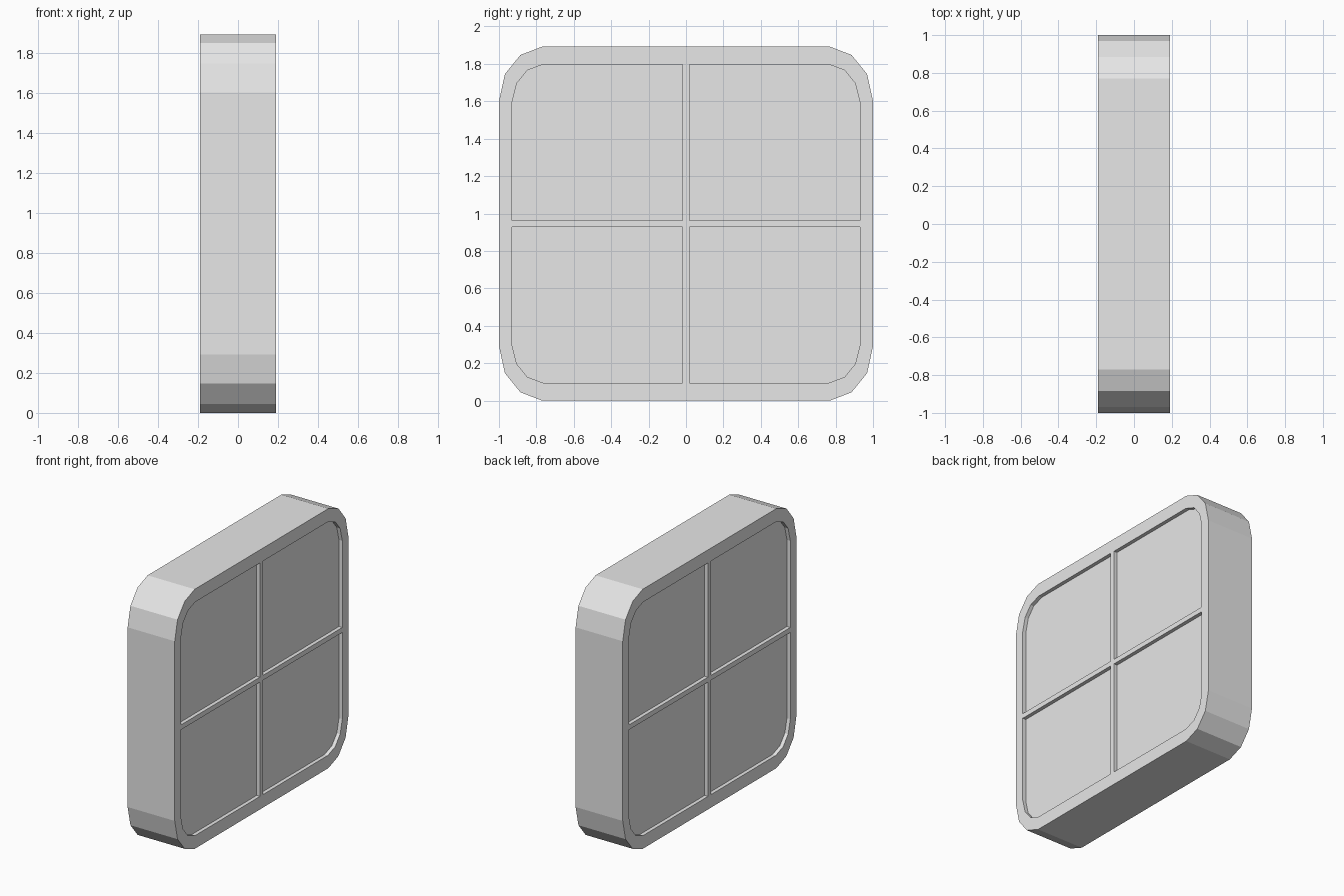
import bpy, bmesh

cube = bpy.data.objects.get("Cube")
if cube:
    bpy.data.objects.remove(cube)

HALF_DEPTH, RECESS = 0.19, 0.027
MID_Z, BAR = 0.946, 0.018

paint = bpy.data.materials.new("light_grey")
paint.use_nodes = True
grey = (0.8, 0.8, 0.8, 1)
paint.diffuse_color = grey
paint.node_tree.nodes["Principled BSDF"].inputs["Base Color"].default_value = grey

# Quarter corners as (y, z) offsets from the window centre
OUTER = [(1, 0.655), (0.968, 0.8), (0.885, 0.902), (0.77, 0.946)]
INNER = [(0.93, 0.65), (0.905, 0.75), (0.848, 0.82), (0.765, 0.851)]


def outline(quarter):
    """Mirror a quarter corner into a closed loop."""
    loop = []
    for sy, sz, step in ((1, 1, 1), (-1, 1, -1), (-1, -1, 1), (1, -1, -1)):
        loop += [(sy * y, sz * z) for y, z in quarter[::step]]
    return loop


def finish(name, bm):
    bmesh.ops.recalc_face_normals(bm, faces=bm.faces)
    mesh = bpy.data.meshes.new(name)
    bm.to_mesh(mesh)
    bm.free()
    mesh.materials.append(paint)
    obj = bpy.data.objects.new(name, mesh)
    obj.location.z = MID_Z
    bpy.context.collection.objects.link(obj)


def slab(name, loop, half):
    """Extrude a (y, z) loop through the depth."""
    bm = bmesh.new()
    face = bm.faces.new([bm.verts.new((-half, y, z)) for y, z in loop])
    ext = bmesh.ops.extrude_face_region(bm, geom=[face])
    moved = [v for v in ext["geom"] if isinstance(v, bmesh.types.BMVert)]
    bmesh.ops.translate(bm, verts=moved, vec=(2 * half, 0, 0))
    finish(name, bm)


def ring(name, outer, inner, half):
    """Hollow frame with flat front, back, outside and inside walls."""
    bm = bmesh.new()
    rows = [[bm.verts.new((x, y, z)) for y, z in loop]
            for loop, x in ((outer, half), (outer, -half), (inner, -half), (inner, half))]
    n = len(outer)
    for a, b in zip(rows, rows[1:] + rows[:1]):
        for i in range(n):
            j = (i + 1) % n
            bm.faces.new((a[i], a[j], b[j], b[i]))
    finish(name, bm)


def bar(name, y0, y1, z0, z1):
    slab(name, [(y0, z0), (y1, z0), (y1, z1), (y0, z1)], HALF_DEPTH)


# Outer frame and recessed panes
ring("window_frame", outline(OUTER), outline(INNER), HALF_DEPTH)
slab("window_panes", outline(INNER), HALF_DEPTH - RECESS)

# Crossing glazing bars, flush with the frame
bar("upright_bar", -BAR, BAR, -INNER[-1][1], INNER[-1][1])
bar("left_cross_bar", -INNER[0][0], -BAR, -BAR, BAR)
bar("right_cross_bar", BAR, INNER[0][0], -BAR, BAR)
